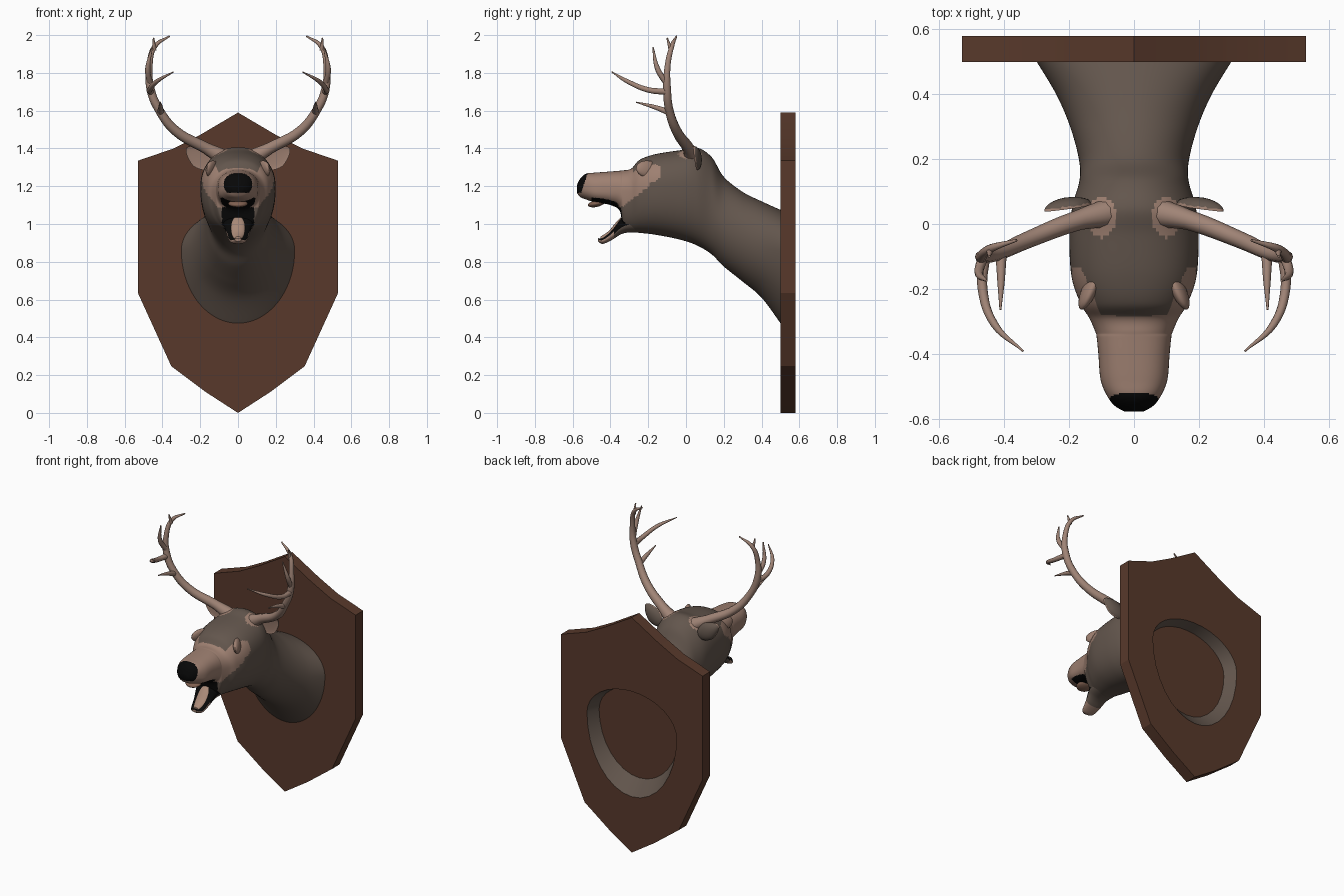
import bpy, bmesh
from math import sin, cos, pi, radians
from mathutils import Vector, Matrix

cube = bpy.data.objects.get("Cube")
if cube:
    bpy.data.objects.remove(cube)


def material(name, rgb):
    lin = [((c / 255 + 0.055) / 1.055) ** 2.4 for c in rgb] + [1]
    m = bpy.data.materials.new(name)
    m.use_nodes = True
    m.diffuse_color = lin
    m.node_tree.nodes["Principled BSDF"].inputs["Base Color"].default_value = lin
    return m


FUR = material("grey brown fur", (99, 86, 77))
TAN = material("tan muzzle", (158, 128, 113))
ANTLER = material("antler", (160, 132, 118))
WOOD = material("dark wood", (88, 57, 43))
BLACK = material("black", (7, 7, 7))
TONGUE = material("tongue", (170, 138, 120))
GUM = material("brown gum", (128, 96, 80))


def smooth(ob, angle):
    bpy.ops.object.select_all(action='DESELECT')
    ob.select_set(True)
    bpy.context.view_layer.objects.active = ob
    bpy.ops.object.shade_smooth_by_angle(angle=radians(angle))


def finish(name, bm, mats, rule=None, angle=40):
    """Turn a bmesh into a smooth object, choosing face colours by rule."""
    bm.normal_update()
    for f in bm.faces:
        f.material_index = rule(f.calc_center_median(), f.normal) if rule else 0
    me = bpy.data.meshes.new(name)
    bm.to_mesh(me)
    bm.free()
    ob = bpy.data.objects.new(name, me)
    bpy.context.collection.objects.link(ob)
    for m in mats:
        me.materials.append(m)
    smooth(ob, angle)


def ring(sec, sides):
    """Egg-shaped section: y, top, bottom, half width, height of widest point, exponent."""
    y, top, bot, hw, mid, p = sec
    pts = []
    for i in range(sides):
        c, s = cos(2 * pi * i / sides), sin(2 * pi * i / sides)
        x = hw * abs(c) ** p * (1 if c > 0 else -1)
        z = mid + (top - mid) * s ** p if s > 0 else mid - (mid - bot) * (-s) ** p
        pts.append(Vector((x, y, z)))
    return pts


def refine(secs, n):
    """Catmull-Rom steps between the sections."""
    out = []
    for i in range(len(secs) - 1):
        a, b, c, d = (Vector(secs[min(max(i + k, 0), len(secs) - 1)]) for k in (-1, 0, 1, 2))
        for k in range(n):
            t = k / n
            out.append(b + (c - a) * t / 2 + (a * 2 - b * 5 + c * 4 - d) * t * t / 2
                       + (b * 3 - a - c * 3 + d) * t ** 3 / 2)
    return out + [Vector(secs[-1])]


def loft(secs, steps, caps, sides=32):
    bm = bmesh.new()
    rings = [[bm.verts.new(p) for p in ring(s, sides)] for s in refine(secs, steps)]
    for r, q in zip(rings, rings[1:]):
        for i in range(sides):
            j = (i + 1) % sides
            bm.faces.new((r[i], r[j], q[j], q[i]))
    for k in caps:
        bm.faces.new(rings[k])
    bmesh.ops.recalc_face_normals(bm, faces=bm.faces)
    return bm


def ball(loc, size, rot=(0, 0, 0)):
    bm = bmesh.new()
    bmesh.ops.create_uvsphere(bm, u_segments=24, v_segments=14, radius=1)
    mat = Matrix.Translation(loc)
    for axis, a in zip('XYZ', rot):
        mat = mat @ Matrix.Rotation(radians(a), 4, axis)
    bm.transform(mat @ Matrix.Diagonal((*size, 1)))
    return bm


# Head and neck, from the board to the nose
BASE = (0.5, 1.075, 0.475, 0.3, 0.86, 1)
HEAD = [
    BASE,
    (0.4, 1.12, 0.61, 0.24, 0.88, 1),
    (0.3, 1.17, 0.695, 0.197, 0.93, 1),
    (0.2, 1.25, 0.775, 0.17, 1.0, 1),
    (0.135, 1.355, 0.84, 0.168, 1.1, 0.95),
    (0.055, 1.405, 0.888, 0.19, 1.17, 0.9),
    (-0.035, 1.39, 0.918, 0.199, 1.19, 0.87),
    (-0.16, 1.37, 0.943, 0.193, 1.19, 0.87),
    (-0.245, 1.34, 0.953, 0.165, 1.18, 0.87),
    (-0.29, 1.293, 0.957, 0.138, 1.17, 0.87),
    (-0.333, 1.284, 0.972, 0.119, 1.17, 0.87),
    (-0.35, 1.282, 1.068, 0.115, 1.18, 0.85),
    (-0.4, 1.278, 1.1, 0.11, 1.18, 0.8),
    (-0.48, 1.272, 1.115, 0.103, 1.18, 0.8),
    (-0.53, 1.266, 1.13, 0.083, 1.19, 0.85),
    (-0.56, 1.24, 1.143, 0.06, 1.19, 0.95),
    (-0.578, 1.205, 1.165, 0.03, 1.185, 1),
]


def head_colour(c, n):
    x = abs(c.x)
    if c.y < -0.565 + 0.035 * (c.z - 1.14) / 0.1 and c.z > 1.165:
        return 2                                     # nose
    if c.y < -0.32 and ((n.y < -0.4 and c.z < 1.09 and c.y > -0.36 and x < 0.085)
                        or (n.z < -0.7 and c.y > -0.5)):
        return 2                                     # mouth and palate
    if c.z > 1.3 and ((x - 0.1) / 0.045) ** 2 + ((c.y - 0.02) / 0.062) ** 2 < 1:
        return 1                                     # antler roots
    above = c.z > 1.09 + (c.y + 0.34) * 0.75
    outer = x > 0.165 + (c.y + 0.13) * 0.43
    eye = ((c.y + 0.2) / 0.072) ** 2 + ((c.z - 1.285) / 0.066) ** 2 < 1
    cheek = above and c.y < -0.19 and c.z < 1.3
    snout = above and c.y < -0.285 + 0.6 * x * x
    return 1 if snout or (outer and (eye or cheek)) else 0


finish("head_and_neck", loft(HEAD, 9, [-1], 128), [FUR, TAN, BLACK], head_colour, 50)

# Lower jaw, hanging open, with the tongue on it
JAW = [
    (-0.2, 1.09, 0.955, 0.1, 1.02, 0.9),
    (-0.3, 1.06, 0.955, 0.088, 1.01, 0.85),
    (-0.345, 1.03, 0.945, 0.073, 0.99, 0.85),
    (-0.39, 0.972, 0.917, 0.058, 0.945, 0.85),
    (-0.44, 0.928, 0.895, 0.043, 0.912, 0.9),
    (-0.467, 0.925, 0.908, 0.018, 0.917, 1),
]


def jaw_colour(c, n):
    if n.z > 0.2 or (c.y > -0.385 and n.z > -0.35):
        return 2
    return 1 if c.y < -0.385 else 0


finish("lower_jaw", loft(JAW, 6, [0, -1]), [FUR, TAN, BLACK], jaw_colour)
TONGUE_SECS = [
    (-0.3, 1.07, 1.03, 0.03, 1.05, 1),
    (-0.36, 1.02, 0.985, 0.036, 1.0, 1),
    (-0.41, 0.962, 0.925, 0.034, 0.944, 1),
    (-0.452, 0.934, 0.91, 0.018, 0.92, 1),
]
finish("tongue", loft(TONGUE_SECS, 4, [0, -1]), [TONGUE])
finish("upper_gum", ball((0, -0.475, 1.108), (0.052, 0.045, 0.018), (12, 0, 0)), [GUM])

# Ears cupped to the front, and brow ridges over the eyes
for side, s in (("left", 1), ("right", -1)):
    ear = ball((0, 0, 0), (0.085, 0.032, 0.056))
    for v in ear.verts:
        if v.co.y < 0:
            v.co.y *= -0.2
        v.co.z *= 1 - 4 * max(v.co.x, 0)
        v.co.x *= s
    place = (Matrix.Translation((s * 0.205, 0.05, 1.353)) @ Matrix.Rotation(radians(-36 * s), 4, 'Y')
             @ Matrix.Rotation(radians(-8 * s), 4, 'Z'))
    ear.transform(place)
    ear.normal_update()
    bmesh.ops.recalc_face_normals(ear, faces=ear.faces)
    local = place.inverted()
    finish(side + "_ear", ear, [FUR, TAN], lambda c, n: 1 if (local @ c).y < 0.0066 else 0)
    finish(side + "_brow", ball((s * 0.136, -0.2, 1.29), (0.022, 0.07, 0.046), (0, 12 * -s, 24 * s)), [TAN])

# Antlers: main beam and tines as x, y, z, radius
BRANCHES = [
    [(0.075, 0.035, 1.35, 0.045), (0.17, 0.012, 1.402, 0.031), (0.33, -0.05, 1.493, 0.026),
     (0.415, -0.088, 1.6, 0.023), (0.462, -0.1, 1.71, 0.022), (0.468, -0.097, 1.84, 0.016),
     (0.441, -0.075, 1.94, 0.013), (0.362, -0.05, 1.995, 0.004)],
    [(0.462, -0.1, 1.7, 0.018), (0.467, -0.2, 1.71, 0.015), (0.43, -0.31, 1.755, 0.012),
     (0.342, -0.392, 1.805, 0.003)],
    [(0.41, -0.085, 1.59, 0.018), (0.41, -0.17, 1.62, 0.012), (0.412, -0.265, 1.645, 0.003)],
    [(0.465, -0.1, 1.74, 0.016), (0.478, -0.15, 1.82, 0.014), (0.455, -0.175, 1.935, 0.004)],
    [(0.444, -0.08, 1.92, 0.012), (0.447, -0.1, 1.985, 0.004)],
]
for side, s in (("left", 1), ("right", -1)):
    cu = bpy.data.curves.new(side + "_antler", 'CURVE')
    cu.dimensions = '3D'
    cu.materials.append(ANTLER)
    cu.bevel_depth, cu.bevel_resolution, cu.use_fill_caps = 1, 3, True
    cu.resolution_u = 6
    for path in BRANCHES:
        sp = cu.splines.new('BEZIER')
        sp.bezier_points.add(len(path) - 1)
        for bp, (x, y, z, r) in zip(sp.bezier_points, path):
            bp.co, bp.radius = (s * x, y, z), r
            bp.handle_left_type = bp.handle_right_type = 'AUTO'
    ob = bpy.data.objects.new(side + "_antler", cu)
    bpy.context.collection.objects.link(ob)
    bpy.ops.object.select_all(action='DESELECT')
    ob.select_set(True)
    bpy.context.view_layer.objects.active = ob
    bpy.ops.object.convert(target='MESH')
    smooth(bpy.context.view_layer.objects.active, 60)

# Shield board: whole front, sides, and a back face open around the flared neck end
FLARE = (0.58, 1.09, 0.378, 0.335, 0.86, 1)
half = [(0.17, 0.11), (0.353, 0.247), (0.53, 0.635), (0.53, 1.335), (0.34, 1.4), (0.195, 1.475)]
outline = [(0, 0)] + half + [(0, 1.59)] + [(-x, z) for x, z in reversed(half)]
board = bmesh.new()
front, back = ([board.verts.new((x, y, z)) for x, z in outline] for y in (0.5, 0.58))
opening = [board.verts.new(p) for p in ring(FLARE, 32)]
board.faces.new(front)
edges = []
for i in range(len(outline)):
    j = (i + 1) % len(outline)
    board.faces.new((front[j], front[i], back[i], back[j]))
    edges.append(board.edges.get((back[i], back[j])))
edges += [board.edges.new((opening[i - 1], opening[i])) for i in range(len(opening))]
bmesh.ops.triangle_fill(board, edges=edges, use_beauty=True, normal=(0, 1, 0))
bmesh.ops.recalc_face_normals(board, faces=board.faces)
finish("shield_board", board, [WOOD], None, 10)

# Neck end flaring through the board, seen from inside
lining = loft([BASE, FLARE], 1, [])
bmesh.ops.reverse_faces(lining, faces=lining.faces)
finish("neck_end_lining", lining, [FUR])
